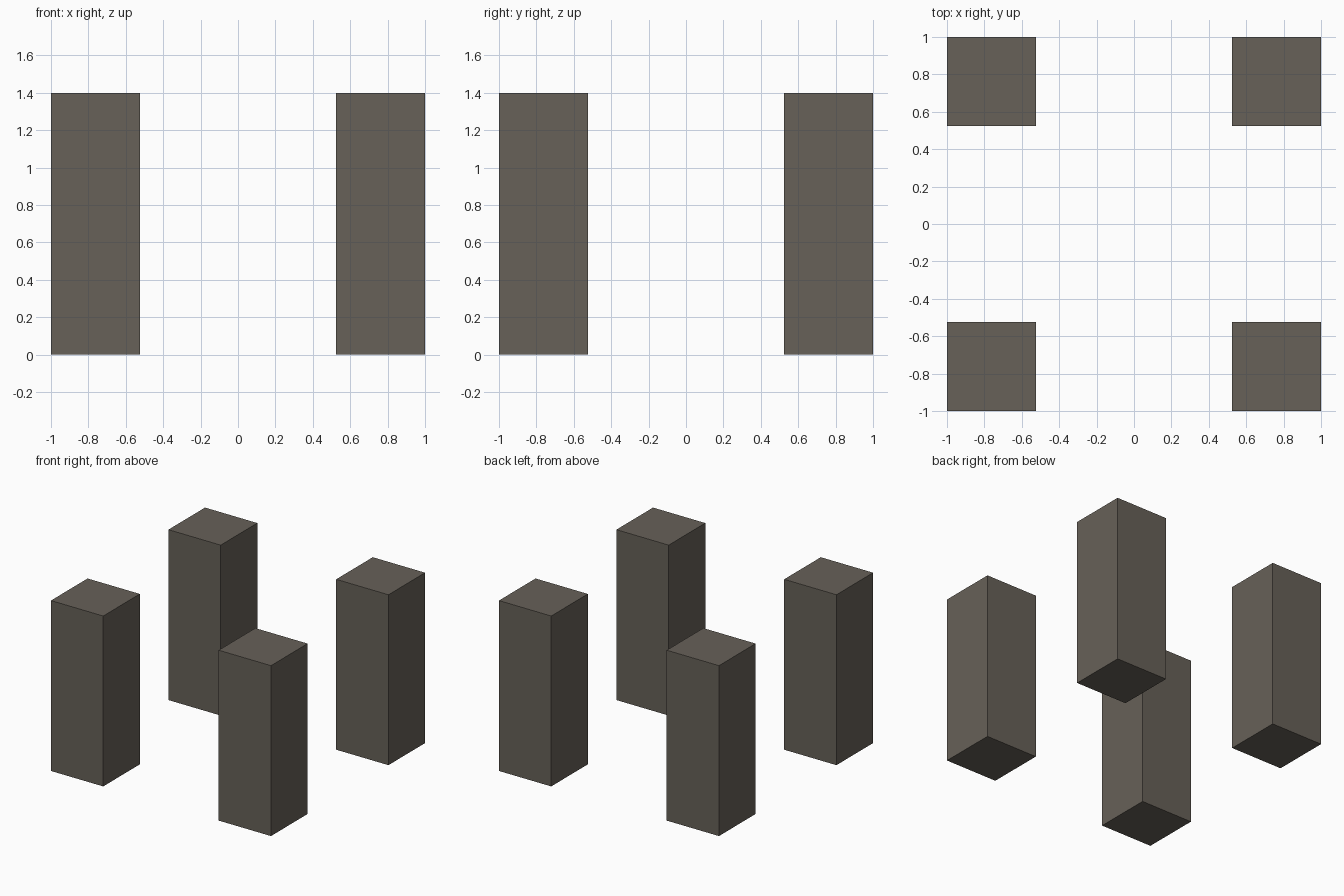
import bpy
import bmesh
from mathutils import Matrix, Vector

if "Cube" in bpy.data.objects:
    bpy.data.objects.remove(bpy.data.objects["Cube"])

INNER, OUTER, HEIGHT = 0.525, 1.0, 1.4

# Single dark stone colour
stone = bpy.data.materials.new("dark warm grey stone")
stone.diffuse_color = (0.135, 0.119, 0.098, 1.0)
stone.use_nodes = True
stone.node_tree.nodes["Principled BSDF"].inputs["Base Color"].default_value = stone.diffuse_color


def pillar(name, sx, sy):
    """Square pillar standing on the ground in one corner."""
    width = OUTER - INNER
    mid = (OUTER + INNER) / 2
    mesh = bpy.data.meshes.new(name)
    bm = bmesh.new()
    bmesh.ops.create_cube(
        bm, size=1.0,
        matrix=Matrix.Translation((0, 0, HEIGHT / 2))
        @ Matrix.Diagonal(Vector((width, width, HEIGHT, 1))))
    bm.to_mesh(mesh)
    bm.free()
    mesh.materials.append(stone)
    obj = bpy.data.objects.new(name, mesh)
    obj.location = (sx * mid, sy * mid, 0)
    bpy.context.collection.objects.link(obj)


# Four corner pillars
for side_x, sx in (("left", -1), ("right", 1)):
    for side_y, sy in (("front", -1), ("back", 1)):
        pillar(f"{side_y}_{side_x}_pillar", sx, sy)
